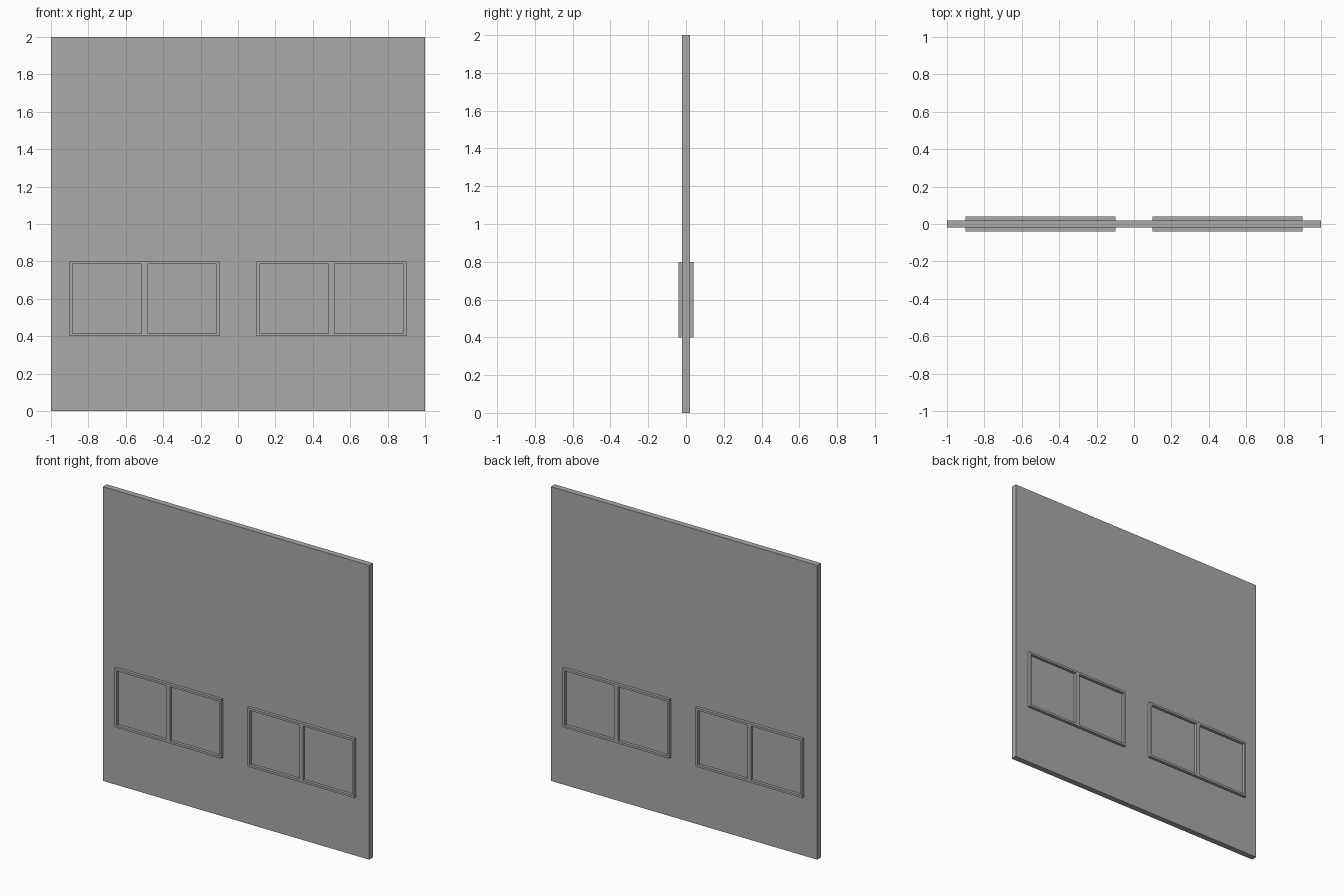
import bpy
import bmesh
from mathutils import Matrix, Vector

cube = bpy.data.objects.get("Cube")
if cube:
    bpy.data.objects.remove(cube, do_unlink=True)

# Single plain grey
grey = bpy.data.materials.new("plain_grey")
grey.use_nodes = True
colour = (0.4, 0.4, 0.4, 1.0)
grey.diffuse_color = colour
grey.node_tree.nodes["Principled BSDF"].inputs["Base Color"].default_value = colour


def add_box(bm, low, high):
    low, high = Vector(low), Vector(high)
    transform = Matrix.Translation((low + high) / 2) @ Matrix.Diagonal((*(high - low), 1))
    bmesh.ops.create_cube(bm, size=1, matrix=transform)


def finish(name, bm):
    mesh = bpy.data.meshes.new(name)
    bm.to_mesh(mesh)
    bm.free()
    mesh.materials.append(grey)
    obj = bpy.data.objects.new(name, mesh)
    bpy.context.collection.objects.link(obj)
    return obj


HALF_WALL, HALF_FRAME = 0.02, 0.04
BOTTOM, TOP = 0.4, 0.8
BORDER = 0.015

# Wall slab
bm = bmesh.new()
add_box(bm, (-1, -HALF_WALL, 0), (1, HALF_WALL, 2))
finish("wall", bm)


def window_frame(name, centre, front):
    """Raised border with a central mullion, as one flat grid extruded outward."""
    bm = bmesh.new()
    xs = [-0.4, -0.4 + BORDER, -BORDER, BORDER, 0.4 - BORDER, 0.4]
    zs = [BOTTOM, BOTTOM + BORDER, TOP - BORDER, TOP]
    grid = [[bm.verts.new((centre + x, front * HALF_WALL, z)) for x in xs] for z in zs]
    for row in range(len(zs) - 1):
        for col in range(len(xs) - 1):
            if row == 1 and col in (1, 3):  # pane openings
                continue
            bm.faces.new((grid[row][col], grid[row][col + 1],
                          grid[row + 1][col + 1], grid[row + 1][col]))
    result = bmesh.ops.extrude_face_region(bm, geom=bm.faces[:])
    moved = [v for v in result["geom"] if isinstance(v, bmesh.types.BMVert)]
    bmesh.ops.translate(bm, verts=moved, vec=(0, front * (HALF_FRAME - HALF_WALL), 0))
    bmesh.ops.recalc_face_normals(bm, faces=bm.faces[:])
    # Merge coplanar strips into clean frame faces
    bmesh.ops.dissolve_limit(bm, angle_limit=0.01, verts=bm.verts[:], edges=bm.edges[:])
    finish(name, bm)


# Two double windows, showing on both faces of the wall
for side, centre in (("right", -0.5), ("left", 0.5)):
    for face, front in (("front", -1), ("back", 1)):
        window_frame(f"{side}_window_frame_{face}", centre, front)
